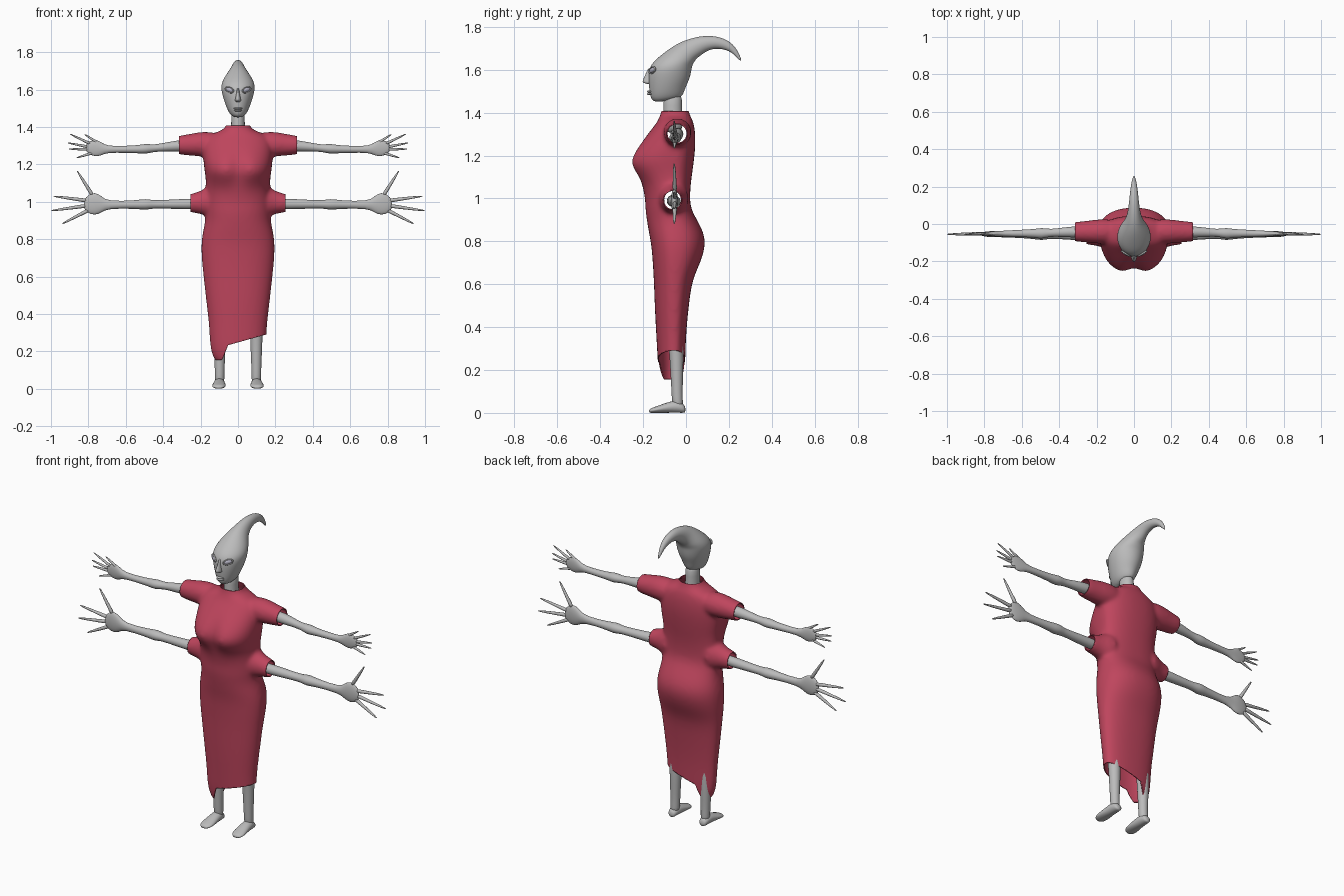
import bpy, bmesh, math
from mathutils import Vector, Matrix


def material(name, rgb):
    m = bpy.data.materials.new(name)
    m.diffuse_color = (*rgb, 1)
    return m


SKIN = material("grey skin", (0.5, 0.5, 0.5))
RED = material("red cloth", (0.52, 0.06, 0.11))
EYE = material("eye grey", (0.46, 0.45, 0.54))


def ellipse(c, a, b, n=16):
    """Ring around c spanned by the half axes a and b."""
    c, a, b = Vector(c), Vector(a), Vector(b)
    return [c + a * math.cos(2 * math.pi * i / n) + b * math.sin(2 * math.pi * i / n) for i in range(n)]


def loft(bm, rings):
    vs = [[bm.verts.new(p) for p in r] for r in rings]
    n = len(vs[0])
    for r, s in zip(vs, vs[1:]):
        for i in range(n):
            bm.faces.new((r[i], r[(i + 1) % n], s[(i + 1) % n], s[i]))
    bm.faces.new(vs[0])
    bm.faces.new(vs[-1])


def make(name, shells, mat, levels=1):
    bm = bmesh.new()
    for rings in shells:
        loft(bm, rings)
    bmesh.ops.recalc_face_normals(bm, faces=bm.faces[:])
    me = bpy.data.meshes.new(name)
    bm.to_mesh(me)
    bm.free()
    me.materials.append(mat)
    me.shade_smooth()
    ob = bpy.data.objects.new(name, me)
    bpy.context.collection.objects.link(ob)
    ob.modifiers.new("round", "SUBSURF").levels = levels
    ob.modifiers["round"].render_levels = levels
    return ob


def along_x(sections, s):
    """Sections are x, y, z, half depth, half height; s mirrors."""
    return [ellipse((s * x, y, z), (0, ry, 0), (0, 0, rz)) for x, y, z, ry, rz in sections]


def side_rings(sections):
    """Sections are front (y, z), back (y, z), half width."""
    return [ellipse((0, (fy + by) / 2, (fz + bz) / 2), (0, (fy - by) / 2, (fz - bz) / 2), (w, 0, 0))
            for fy, fz, by, bz, w in sections]


def finger(base, tip, r, s):
    p, q = Vector((s * base[0], -.052, base[1])), Vector((s * tip[0], -.055, tip[1]))
    d = (q - p).normalized()
    side = Vector((0, 1, 0)).cross(d)
    return [ellipse(p.lerp(q, t), (0, r * k, 0), side * r * k, 8)
            for t, k in ((0, 1), (.3, .75), (.6, .65), (.9, .4), (1, .2))]


# Head with swept-back horn
make("head", [side_rings([
    (-.14, 1.445, -.03, 1.467, .028), (-.166, 1.463, -.012, 1.483, .048), (-.172, 1.50, 0, 1.52, .065),
    (-.178, 1.55, .02, 1.56, .081), (-.177, 1.60, .028, 1.60, .092), (-.158, 1.635, .031, 1.62, .091),
    (-.115, 1.672, .04, 1.637, .08), (-.06, 1.712, .05, 1.652, .06), (-.01, 1.738, .07, 1.667, .042),
    (.06, 1.758, .10, 1.69, .031), (.135, 1.761, .14, 1.70, .025), (.2, 1.738, .18, 1.695, .019),
    (.237, 1.70, .217, 1.68, .013), (.262, 1.642, .252, 1.64, .004)])], SKIN, 2)
make("nose", [side_rings([
    (-.178, 1.612, -.14, 1.61, .007), (-.188, 1.58, -.14, 1.575, .009), (-.205, 1.548, -.14, 1.545, .016),
    (-.202, 1.54, -.14, 1.537, .017), (-.178, 1.532, -.14, 1.53, .010)])], SKIN)
make("lips", [along_x([(-.024, -.163, z, .004, .002), (-.012, -.17, z, .009, .006), (0, -.174, z, .009, .006),
                       (.012, -.17, z, .009, .006), (.024, -.163, z, .004, .002)], 1)
              for z in (1.488, 1.499)], SKIN)
make("neck", [[ellipse((0, -.062, z), (r, 0, 0), (0, r * 1.2, 0))
               for z, r in ((1.3, .042), (1.38, .039), (1.43, .036), (1.5, .038))]], SKIN)

# Almond eyes with raised lids
for s, side in ((1, "right"), (-1, "left")):
    pose = (Matrix.Translation((s * .046, -.158, 1.598)) @ Matrix.Rotation(s * math.radians(33), 4, "Z")
            @ Matrix.Rotation(-s * math.radians(18), 4, "Y"))
    eye = make("eye_" + side, [[ellipse((0, y, 0), (.026 * k, 0, 0), (0, 0, .013 * k))
                                for y, k in ((.008, .9), (0, 1), (-.006, .7), (-.008, .3))]], EYE)
    bpy.ops.mesh.primitive_torus_add(major_radius=.026, minor_radius=.0045, major_segments=24, minor_segments=8)
    lid = bpy.context.object
    lid.name = "eyelid_" + side
    lid.data.materials.append(SKIN)
    lid.data.shade_smooth()
    lid.data.transform(Matrix.Diagonal((1, .55, 1, 1)))
    lid.data.transform(Matrix.Rotation(math.pi / 2, 4, "X"))
    eye.data.transform(pose)
    lid.data.transform(pose)

# Two pairs of arms with long fingers
UPPER = [(.22, -.042, 1.302, .032, .032), (.33, -.042, 1.299, .031, .031), (.42, -.046, 1.289, .021, .02),
         (.46, -.048, 1.285, .022, .021), (.495, -.05, 1.283, .031, .028), (.53, -.05, 1.281, .023, .022),
         (.6, -.05, 1.28, .02, .019), (.7, -.052, 1.28, .016, .017), (.73, -.052, 1.283, .015, .036),
         (.76, -.052, 1.287, .013, .047), (.79, -.052, 1.288, .01, .038), (.815, -.052, 1.288, .006, .018)]
LOWER = [(.17, -.062, .99, .03, .03), (.27, -.06, .988, .03, .029), (.42, -.056, .986, .023, .022),
         (.46, -.055, .986, .025, .023), (.495, -.055, .986, .034, .031), (.54, -.055, .985, .023, .023),
         (.7, -.055, .983, .016, .018), (.73, -.054, .986, .017, .046), (.765, -.054, .99, .017, .063),
         (.80, -.054, .988, .013, .052), (.825, -.054, .985, .007, .025)]
UP_FINGERS = [((.75, 1.315), (.82, 1.36)), ((.785, 1.308), (.90, 1.363)), ((.80, 1.293), (.91, 1.315)),
              ((.80, 1.28), (.905, 1.282)), ((.775, 1.262), (.865, 1.234))]
LOW_FINGERS = [((.775, 1.03), (.86, 1.165)), ((.80, 1.005), (.987, 1.03)),
               ((.80, .98), (1.0, .952)), ((.79, .96), (.94, .882))]
for s, side in ((1, "right"), (-1, "left")):
    make("upper_arm_" + side, [along_x(UPPER, s)] + [finger(a, b, .010, s) for a, b in UP_FINGERS], SKIN)
    make("lower_arm_" + side, [along_x(LOWER, s)] + [finger(a, b, .013, s) for a, b in LOW_FINGERS], SKIN)
    # Leg and foot
    leg = [ellipse((s * .098, y, z), (r, 0, 0), (0, r, 0)) for z, y, r in (
        (.78, -.05, .06), (.5, -.06, .045), (.3, -.045, .034), (.2, -.043, .031),
        (.1, -.042, .026), (.05, -.04, .026), (.02, -.036, .022))]
    foot = [ellipse((s * x, y, h / 2), (w, 0, 0), (0, 0, h / 2)) for x, y, w, h in (
        (.1, -.002, .016, .03), (.1, -.015, .025, .045), (.1, -.045, .03, .06), (.1, -.08, .032, .052),
        (.102, -.13, .038, .034), (.103, -.158, .034, .024), (.104, -.173, .018, .016))]
    make("leg_" + side, [leg, foot], SKIN)


# Dress: torso and four sleeves fused, then cut open
def torso_ring(z, w, front, back, power=1.0, cleft=0.0, n=40):
    ring, mid = [], -.055
    for i in range(n):
        c, q = math.cos(2 * math.pi * i / n), math.sin(2 * math.pi * i / n)
        x = w * math.copysign(abs(c) ** .9, c)
        dip = cleft * math.exp(-(x / .04) ** 2)
        if q < 0:
            y = mid + (front - mid) * abs(q) ** power + dip
        else:
            y = mid + (back - mid) * q ** .85
        ring.append(Vector((x, y, z)))
    return ring


torso = [torso_ring(*r) for r in (
    (1.45, .058, -.11, .005), (1.395, .062, -.117, .015), (1.377, .10, -.125, .025), (1.35, .17, -.138, .037),
    (1.30, .187, -.18, .044), (1.24, .187, -.232, .044, .9, .015), (1.175, .181, -.278, .037, .8, .04),
    (1.125, .172, -.248, .03, .85, .025), (1.07, .172, -.205, .022), (1.0, .18, -.19, .018),
    (.95, .178, -.19, .023), (.90, .174, -.183, .052), (.84, .188, -.173, .084), (.78, .197, -.161, .092),
    (.7, .195, -.155, .068), (.62, .187, -.15, .028), (.5, .174, -.146, .013), (.4, .162, -.141, .003),
    (.3, .152, -.135, -.003), (.1, .145, -.125, -.006))]
sleeves = []
for s in (1, -1):
    sleeves.append(along_x([(.08, -.04, 1.305, .07, .066), (.2, -.04, 1.309, .067, .07),
                            (.26, -.041, 1.304, .057, .057), (.36, -.042, 1.302, .053, .05)], s))
    sleeves.append(along_x([(.1, -.06, 1.0, .085, .10), (.17, -.06, 1.0, .068, .08),
                            (.21, -.063, .995, .05, .056), (.30, -.063, .99, .046, .046)], s))
dress = make("dress", [torso] + sleeves, RED, 2)
fuse = dress.modifiers.new("fuse", "REMESH")
fuse.mode, fuse.voxel_size = "VOXEL", .01
soften = dress.modifiers.new("soften", "SMOOTH")
soften.factor, soften.iterations = .5, 8
bpy.context.view_layer.update()
fused = bpy.data.meshes.new_from_object(dress.evaluated_get(bpy.context.evaluated_depsgraph_get()))
dress.modifiers.clear()

bm = bmesh.new()
bm.from_mesh(fused)
for co, no in (((.315, 0, 0), (1, 0, 0)), ((-.315, 0, 0), (1, 0, 0)), ((.255, 0, 0), (1, 0, 0)),
               ((-.255, 0, 0), (1, 0, 0)), ((0, 0, 1.407), (0, 0, 1)), ((0, 0, .155), (0, 0, 1)),
               ((0, 0, .248), (-.28, 0, 1)), ((-.085, 0, .155), (1, 0, -.4))):
    bmesh.ops.bisect_plane(bm, geom=bm.verts[:] + bm.edges[:] + bm.faces[:], dist=1e-5,
                           plane_co=co, plane_no=no)


def is_open(c):
    slanted_hem = c.z < .248 + .28 * c.x and c.x > -.085 + (c.z - .155) * .4
    cuffs = abs(c.x) > .315 or (abs(c.x) > .255 and c.z < 1.13)
    return slanted_hem or cuffs or c.z > 1.407 or c.z < .155


bmesh.ops.delete(bm, geom=[f for f in bm.faces if is_open(f.calc_center_median())], context="FACES")
bm.to_mesh(fused)
bm.free()
fused.materials.clear()
fused.materials.append(RED)
fused.shade_smooth()
dress.data = fused
dress.modifiers.new("cloth", "SOLIDIFY").thickness = .005
